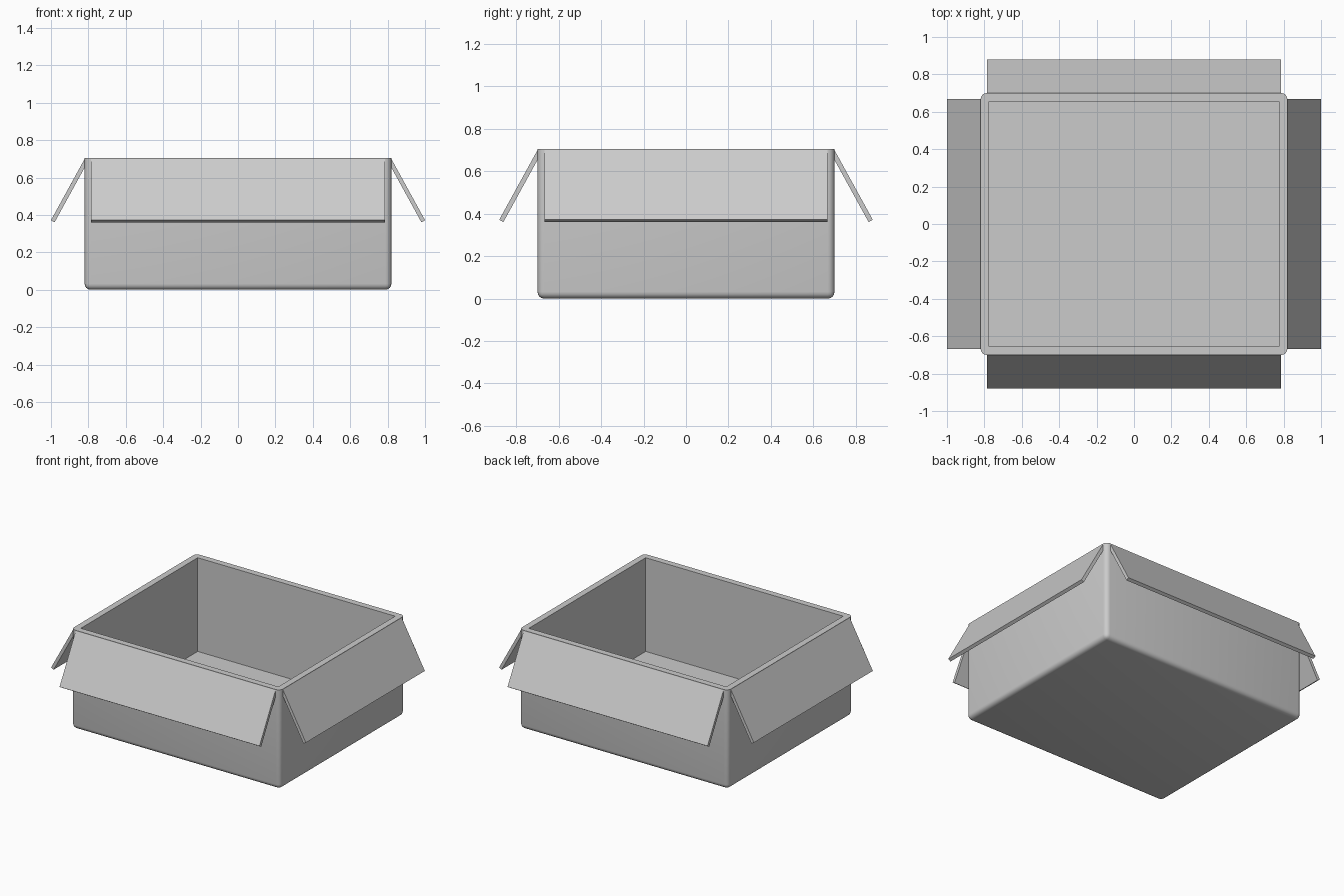
import bpy, bmesh, math
from mathutils import Vector

if "Cube" in bpy.data.objects:
    bpy.data.objects.remove(bpy.data.objects["Cube"])

HX, HY, H = 0.82, 0.70, 0.705      # outer half sizes and height
WALL, FLOOR = 0.045, 0.04


def add_object(name, bm):
    bmesh.ops.recalc_face_normals(bm, faces=bm.faces)
    me = bpy.data.meshes.new(name)
    bm.to_mesh(me)
    bm.free()
    ob = bpy.data.objects.new(name, me)
    bpy.context.collection.objects.link(ob)
    return ob


def block(hx, hy, z0, z1):
    bm = bmesh.new()
    bmesh.ops.create_cube(bm, size=1)
    for v in bm.verts:
        v.co = Vector((v.co.x * 2 * hx, v.co.y * 2 * hy, z0 if v.co.z < 0 else z1))
    return bm


# box body: rounded on the bottom and upright edges, crisp at the rim
bm = block(HX, HY, 0, H)
edges = [e for e in bm.edges if any(v.co.z < 0.01 for v in e.verts)]
bmesh.ops.bevel(bm, geom=edges, offset=0.032, segments=4, profile=0.5, affect='EDGES')
body = add_object("box_body", bm)

# hollow interior
cutter = add_object("cavity_cutter", block(HX - WALL, HY - WALL, FLOOR, H + 0.3))
cutter.hide_render = True
mod = body.modifiers.new("hollow", 'BOOLEAN')
mod.operation = 'DIFFERENCE'
mod.solver = 'EXACT'
mod.object = cutter
bpy.context.view_layer.objects.active = body
body.select_set(True)
bpy.ops.object.modifier_apply(modifier=mod.name)
bpy.data.objects.remove(cutter, do_unlink=True)
bpy.ops.object.shade_smooth_by_angle(angle=math.radians(35))


# folded-down flaps: thin slab profile swept along the wall
def flap(name, reach, half_width, angle):
    profile = [(reach - 0.022, H - 0.012), (reach - 0.003, H),
               (reach + 0.18, 0.372), (reach + 0.161, 0.36)]
    bm = bmesh.new()
    face = bm.faces.new([bm.verts.new((x, -half_width, z)) for x, z in profile])
    ext = bmesh.ops.extrude_face_region(bm, geom=[face])
    verts = [g for g in ext["geom"] if isinstance(g, bmesh.types.BMVert)]
    bmesh.ops.translate(bm, verts=verts, vec=(0, 2 * half_width, 0))
    ob = add_object(name, bm)
    ob.rotation_euler.z = math.radians(angle)


for name, reach, width, angle in (("right_flap", HX, 0.667, 0), ("back_flap", HY, 0.785, 90),
                                  ("left_flap", HX, 0.667, 180), ("front_flap", HY, 0.785, 270)):
    flap(name, reach, width, angle)
